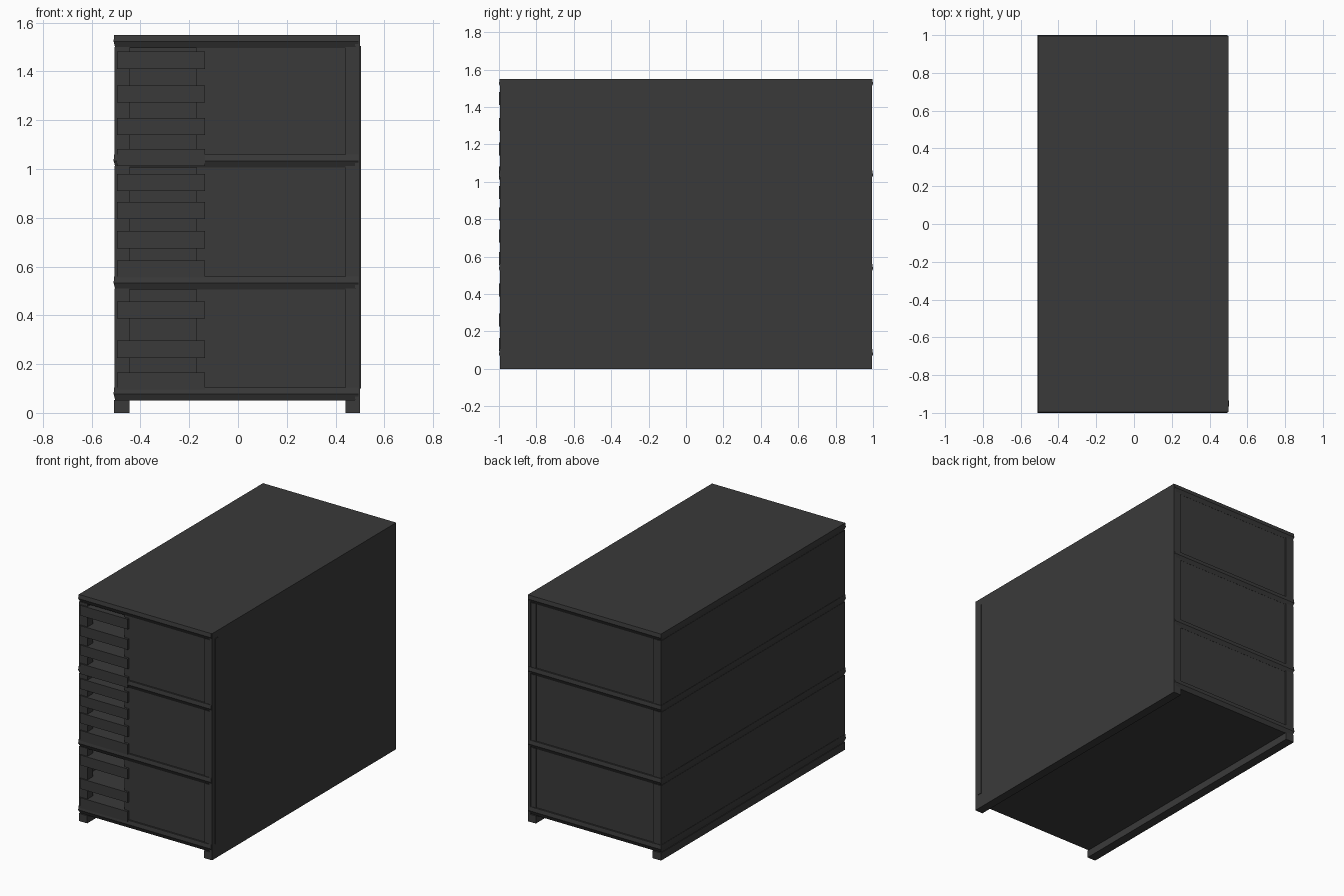
import bpy, bmesh

if "Cube" in bpy.data.objects:
    bpy.data.objects.remove(bpy.data.objects["Cube"])

mat = bpy.data.materials.new("dark_grey")
mat.diffuse_color = (0.042, 0.042, 0.042, 1)
mat.use_nodes = True
mat.node_tree.nodes["Principled BSDF"].inputs["Base Color"].default_value = mat.diffuse_color


def finish(name, bm):
    bmesh.ops.recalc_face_normals(bm, faces=bm.faces)
    me = bpy.data.meshes.new(name)
    bm.to_mesh(me)
    bm.free()
    me.materials.append(mat)
    ob = bpy.data.objects.new(name, me)
    bpy.context.collection.objects.link(ob)
    return ob


def box(name, x0, x1, y0, y1, z0, z1):
    bm = bmesh.new()
    bmesh.ops.create_cube(bm, size=1)
    for v in bm.verts:
        v.co = ((x0 + x1) / 2 + v.co.x * (x1 - x0),
                (y0 + y1) / 2 + v.co.y * (y1 - y0),
                (z0 + z1) / 2 + v.co.z * (z1 - z0))
    return finish(name, bm)


def shelf(name, z0, z1):
    # board with an edge that is chamfered underneath on front, back and left
    bm = bmesh.new()
    rings = []
    for inset, z in ((0.014, z0), (0.0, z0 + 0.5 * (z1 - z0)), (0.004, z1)):
        rings.append([bm.verts.new(c) for c in (
            (-0.51 + inset * 0.5, -1 + inset, z), (0.495, -1 + inset, z),
            (0.495, 1 - inset, z), (-0.51 + inset * 0.5, 1 - inset, z))])
    for a, b in zip(rings, rings[1:]):
        for i in range(4):
            j = (i + 1) % 4
            bm.faces.new((a[i], a[j], b[j], b[i]))
    bm.faces.new(rings[0])
    bm.faces.new(rings[-1])
    return finish(name, bm)


# Boards and the full-height right wall
levels = [(0.05, 0.105), (0.506, 0.56), (1.007, 1.06), (1.496, 1.55)]
for i, (z0, z1) in enumerate(levels):
    shelf(f"board_{i}", z0, z1)
box("right_wall", 0.48, 0.50, -0.995, 0.995, 0, 1.55)
box("right_edge_strip", 0.49, 0.504, -0.965, -0.935, 0.10, 1.505)

# Base runners
box("runner_left", -0.508, -0.445, -0.995, 0.995, 0, 0.052)
box("runner_right", 0.44, 0.499, -0.995, 0.995, 0, 0.052)

# Fins of the vent in each bay: bottom edges, each 0.07 tall
fins = [(0.095, 0.226, 0.387), (0.555, 0.675, 0.794, 0.909),
        (1.012, 1.14, 1.272, 1.411)]

for b in range(3):
    z0, z1 = levels[b][1] - 0.005, levels[b + 1][0] + 0.005
    box(f"left_wall_{b}", -0.506, -0.49, -0.99, 0.99, z0, z1)
    box(f"back_panel_{b}", -0.46, 0.46, 0.965, 0.985, z0, z1)
    box(f"front_panel_{b}", -0.17, 0.45, -0.985, -0.965, z0, z1)
    # Corner posts
    for side, x0, x1 in (("left", -0.507, -0.445), ("right", 0.44, 0.499)):
        box(f"front_post_{side}_{b}", x0, x1, -0.992, -0.93, z0, z1)
        box(f"back_post_{side}_{b}", x0, x1, 0.93, 0.992, z0, z1)
    # Deep horizontal fins
    for k, z in enumerate(fins[b]):
        box(f"fin_{b}_{k}", -0.497, -0.135, -1.0, -0.6, z, z + 0.07)
